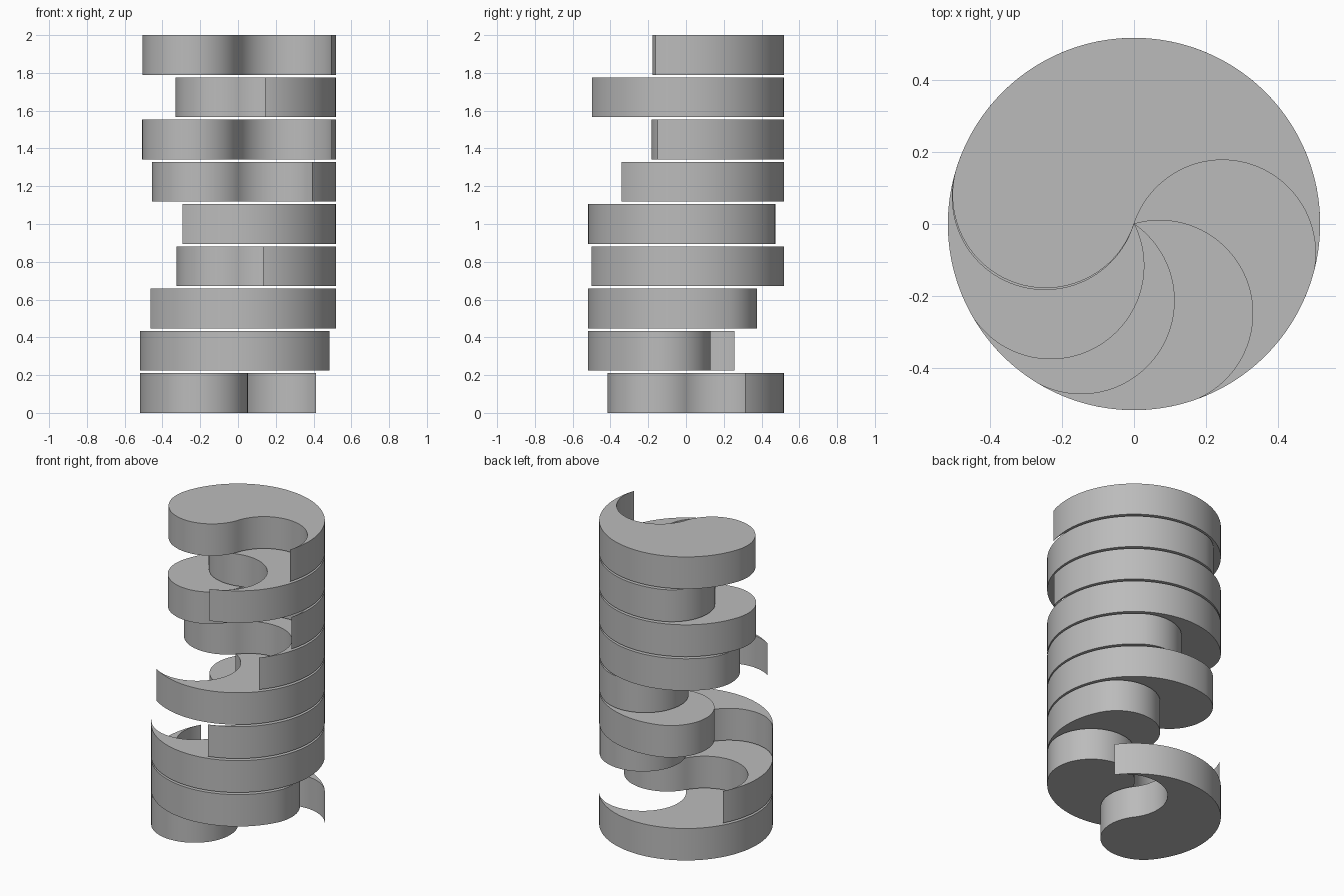
import bpy, bmesh
from math import cos, sin, pi, radians
from mathutils import Vector

if "Cube" in bpy.data.objects:
    bpy.data.objects.remove(bpy.data.objects["Cube"], do_unlink=True)

RADIUS = 0.5185
PITCH = 0.2237
THICK = 2 - 8 * PITCH
# Direction of the pointed tip of each disc, bottom to top, in degrees
TIPS = [37, 150.2, -153.4, -75.2, -124.6, -41, -16.9, -74, -18.2]

grey = bpy.data.materials.new("plain grey")
grey.use_nodes = True
colour = (0.5, 0.5, 0.5, 1)
grey.diffuse_color = colour
grey.node_tree.nodes["Principled BSDF"].inputs["Base Color"].default_value = colour


def arc(centre_x, radius, start, end, steps):
    """Points along an arc, leaving out the last one."""
    for i in range(steps):
        a = start + (end - start) * i / steps
        yield Vector((centre_x + radius * cos(a), radius * sin(a), 0))


def teardrop():
    """Half of a disc divided by an S-curve, tip towards +x."""
    half = RADIUS / 2
    return [*arc(0, RADIUS, 0, pi, 96),            # outer rim
            *arc(-half, half, pi, 2 * pi, 64),     # rounded head
            *arc(half, half, pi, 0, 64)]           # hollow up to the tip


def add_disc(name, tip, z):
    bm = bmesh.new()
    base = bm.faces.new([bm.verts.new(p) for p in teardrop()])
    top = bmesh.ops.extrude_face_region(bm, geom=[base], use_keep_orig=True)
    moved = [v for v in top["geom"] if isinstance(v, bmesh.types.BMVert)]
    bmesh.ops.translate(bm, vec=(0, 0, THICK), verts=moved)
    bmesh.ops.recalc_face_normals(bm, faces=bm.faces)
    mesh = bpy.data.meshes.new(name)
    bm.to_mesh(mesh)
    bm.free()
    mesh.materials.append(grey)
    disc = bpy.data.objects.new(name, mesh)
    bpy.context.collection.objects.link(disc)
    disc.location.z = z
    disc.rotation_euler.z = radians(tip)
    return disc


# Stack of turned half discs
discs = [add_disc(f"half_disc_{i + 1}", tip, i * PITCH) for i, tip in enumerate(TIPS)]

bpy.ops.object.select_all(action="DESELECT")
for disc in discs:
    disc.select_set(True)
bpy.context.view_layer.objects.active = discs[0]
bpy.ops.object.shade_smooth_by_angle(angle=radians(30))
